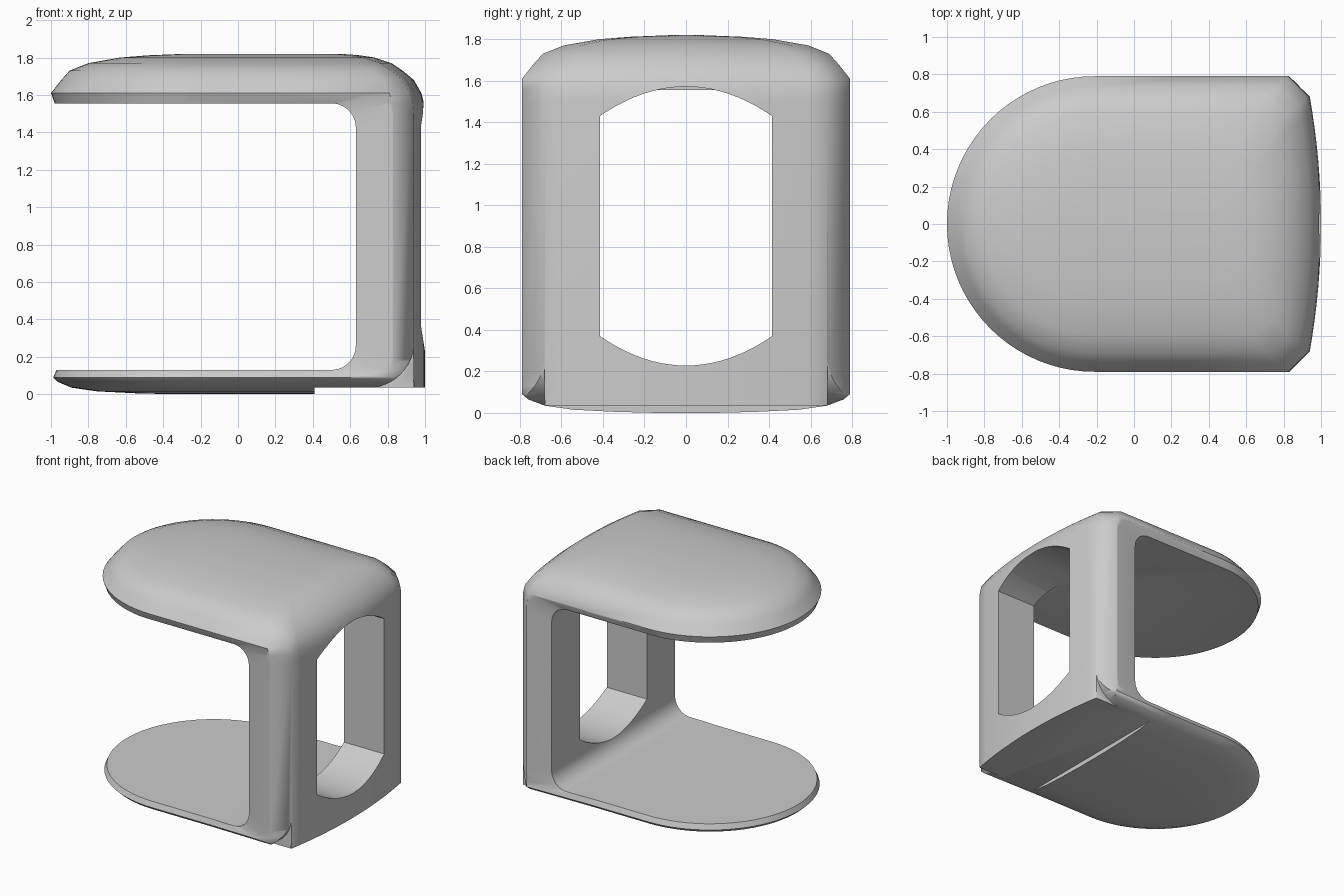
import bpy, bmesh, math

if "Cube" in bpy.data.objects:
    bpy.data.objects.remove(bpy.data.objects["Cube"], do_unlink=True)

HALF = 0.79      # half width, also the radius of the rounded end
ARC_X = -0.21    # centre of the rounded end

grey = bpy.data.materials.new("warm_grey")
grey.use_nodes = True
colour = (0.6, 0.6, 0.6, 1)
grey.diffuse_color = colour
grey.node_tree.nodes["Principled BSDF"].inputs["Base Color"].default_value = colour


def loft(name, rings):
    """Skin a closed solid through rings with equal point counts."""
    bm = bmesh.new()
    rows = [[bm.verts.new(p) for p in ring] for ring in rings]
    n = len(rows[0])
    for a, b in zip(rows, rows[1:]):
        for i in range(n):
            j = (i + 1) % n
            bm.faces.new((a[i], a[j], b[j], b[i]))
    bm.faces.new(rows[0][::-1])
    bm.faces.new(rows[-1])
    bmesh.ops.recalc_face_normals(bm, faces=bm.faces)
    mesh = bpy.data.meshes.new(name)
    bm.to_mesh(mesh)
    bm.free()
    obj = bpy.data.objects.new(name, mesh)
    bpy.context.collection.objects.link(obj)
    mesh.materials.append(grey)
    return obj


def arc(cx, cy, r, start, end, n):
    return [(cx + r * math.cos(math.radians(start + (end - start) * i / n)),
             cy + r * math.sin(math.radians(start + (end - start) * i / n)))
            for i in range(n + 1)]


def plan_ring(z, inset, back, lip):
    """Plan outline: round on the left, chamfered and bowed on the right."""
    r = HALF - inset
    pts = arc(ARC_X, 0, r - lip, 90, 270, 40)
    pts.append((0.3, -(r - lip)))
    rear = [(0.83, -HALF)]
    for i in range(17):
        t = i / 8 - 1
        rear.append((1 - 0.06 * t * t, 0.68 * t))
    rear.append((0.83, HALF))
    for x, y in rear:
        if 0.03 < z < 0.1:
            y = max(-r, min(r, y))
        else:
            y *= r / HALF
        pts.append((x - back, y))
    pts.append((0.3, r - lip))
    return [(x, y, z) for x, y in pts]


# Body: height, inset, back rounding, lip inset
levels = [
    (0, 0.65, 0, 0), (0.005, 0.45, 0, 0), (0.015, 0.25, 0, 0),
    (0.035, 0.11, 0, 0), (0.065, 0.03, 0, 0.008), (0.09, 0, 0, 0.012),
    (0.13, 0, 0, 0.03), (0.18, 0, 0, 0), (1.5, 0, 0, 0),
    (1.555, 0, 0.005, 0.02), (1.61, 0, 0.02, 0), (1.68, 0.055, 0.06, 0),
    (1.73, 0.1, 0.12, 0), (1.77, 0.2, 0.18, 0), (1.8, 0.37, 0.27, 0),
    (1.812, 0.52, 0.35, 0), (1.82, 0.72, 0.45, 0)]
body = loft("bracket_body", [plan_ring(*lv) for lv in levels])


# Open mouth between the two shelves, flared at the sides
def mouth_ring(y, flare):
    right, low, high = 0.63 + 0.21 * flare, 0.13 - 0.04 * flare, 1.555 + 0.055 * flare
    r = 0.13
    pts = [(-1.5, low)] + arc(right - r, low + r, r, -90, 0, 10)
    pts += arc(right - r, high - r, r, 0, 90, 10) + [(-1.5, high)]
    return [(x, y, z) for x, z in pts]


mouth = loft("mouth_cutter", [mouth_ring(y, f) for y, f in (
    (-0.9, 1), (-0.792, 1), (-0.765, 0), (0.765, 0), (0.792, 1), (0.9, 1))])

# Window through the upright, with bowed top and bottom
window_pts = []
for side in (-1, 1):
    for i in range(21):
        t = i / 10 - 1
        window_pts.append((-side * t * 0.415,
                           0.9 + side * (0.53 + 0.142 * (1 - t * t))))
window = loft("window_cutter", [[(x, y, z) for y, z in window_pts] for x in (0.45, 1.2)])


# Step under the foot and rounded lower corners beside it
def prism(name, profile, y0, y1):
    return loft(name, [[(x, y, z) for x, z in profile] for y in (y0, y1)])


step = prism("step_cutter", [(0.41, -0.1), (1.2, -0.1), (1.2, 0.036), (0.41, 0.036)], -1, 1)
corner = arc(0.70, 0.275, 0.24, 0, -90, 12) + [(0.70, -0.1), (1.1, -0.1), (1.1, 0.275)]
cutters = [mouth, window, step,
           prism("left_corner_cutter", corner, 0.681, 0.9),
           prism("right_corner_cutter", corner, -0.9, -0.681)]

for cutter in cutters:
    cutter.hide_render = True
    mod = body.modifiers.new(cutter.name, "BOOLEAN")
    mod.operation = "DIFFERENCE"
    mod.solver = "EXACT"
    mod.object = cutter

# Bake the cuts and remove the cutters
bpy.context.view_layer.update()
graph = bpy.context.evaluated_depsgraph_get()
result = bpy.data.meshes.new_from_object(body.evaluated_get(graph))
body.modifiers.clear()
body.data = result
for cutter in cutters:
    bpy.data.objects.remove(cutter, do_unlink=True)

result.materials.clear()
result.materials.append(grey)
for poly in result.polygons:
    poly.material_index = 0

for obj in bpy.context.selected_objects:
    obj.select_set(False)
body.select_set(True)
bpy.context.view_layer.objects.active = body
bpy.ops.object.shade_smooth_by_angle(angle=math.radians(48))
